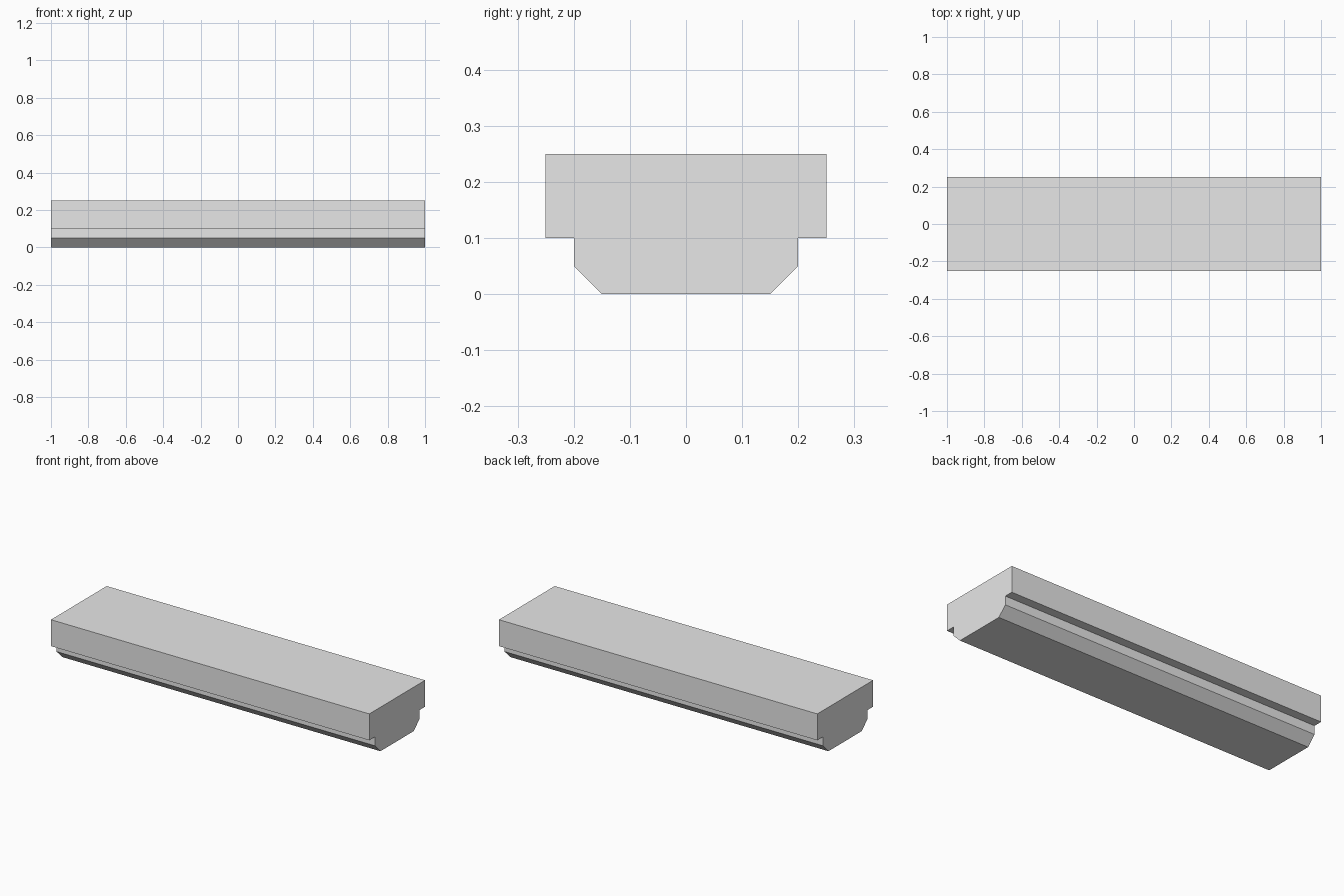
import bpy
import bmesh

if "Cube" in bpy.data.objects:
    bpy.data.objects.remove(bpy.data.objects["Cube"])

# Plain grey material
grey = bpy.data.materials.new("light grey")
grey.diffuse_color = (0.8, 0.8, 0.8, 1.0)
grey.use_nodes = True
grey.node_tree.nodes["Principled BSDF"].inputs["Base Color"].default_value = grey.diffuse_color

# Half cross-section (y, z), mirrored to the other side
half = [(0.15, 0.0), (0.20, 0.05), (0.20, 0.10), (0.25, 0.10), (0.25, 0.25)]
profile = half + [(-y, z) for y, z in reversed(half)]

# Beam: the profile swept along x
bm = bmesh.new()
end = bm.faces.new([bm.verts.new((-1.0, y, z)) for y, z in profile])
swept = bmesh.ops.extrude_face_region(bm, geom=[end])
verts = [g for g in swept["geom"] if isinstance(g, bmesh.types.BMVert)]
bmesh.ops.translate(bm, verts=verts, vec=(2.0, 0, 0))
bmesh.ops.recalc_face_normals(bm, faces=bm.faces)

mesh = bpy.data.meshes.new("stepped_beam")
bm.to_mesh(mesh)
bm.free()
mesh.materials.append(grey)
beam = bpy.data.objects.new("stepped_beam", mesh)
bpy.context.collection.objects.link(beam)
